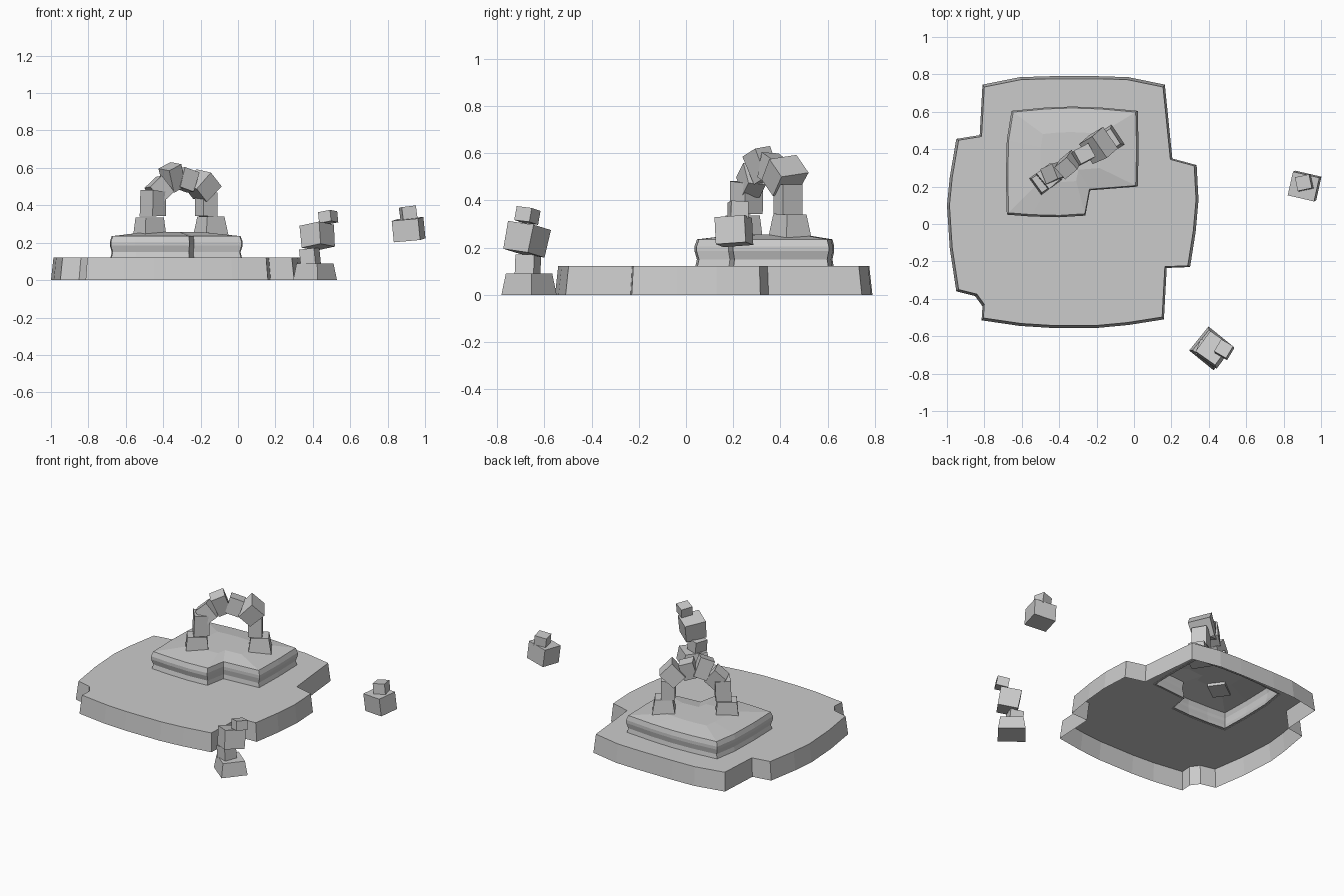
import bpy, bmesh
from math import radians, cos, sin
from mathutils import Matrix, Vector

if "Cube" in bpy.data.objects:
    bpy.data.objects.remove(bpy.data.objects["Cube"])


def finish(name, bm, open_shell=False):
    bmesh.ops.recalc_face_normals(bm, faces=bm.faces[:])
    if open_shell:
        top = max(bm.faces, key=lambda f: f.calc_center_median().z)
        if top.normal.z < 0:
            bmesh.ops.reverse_faces(bm, faces=bm.faces[:])
    me = bpy.data.meshes.new(name)
    bm.to_mesh(me)
    bm.free()
    ob = bpy.data.objects.new(name, me)
    bpy.context.collection.objects.link(ob)
    return ob


def ring(bm, pts, c, s, z):
    return [bm.verts.new((c[0] + (x - c[0]) * s, c[1] + (y - c[1]) * s, z)) for x, y in pts]


def bridge(bm, a, b):
    n = len(a)
    for i in range(n):
        bm.faces.new((a[i], a[(i + 1) % n], b[(i + 1) % n], b[i]))


def block(name, loc, size, rot=(0, 0, 0), taper=1.0):
    """Rough stone: box turned by rot = (x, y, z) degrees, top narrowed by taper."""
    bm = bmesh.new()
    bmesh.ops.create_cube(bm, size=1)
    for v in bm.verts:
        k = taper if v.co.z > 0 else 1
        v.co = Vector((v.co.x * size[0] * k, v.co.y * size[1] * k, v.co.z * size[2]))
    m = Matrix.Translation(loc) @ Matrix.Rotation(radians(rot[2]), 4, 'Z') \
        @ Matrix.Rotation(radians(rot[1]), 4, 'Y') @ Matrix.Rotation(radians(rot[0]), 4, 'X')
    bm.transform(m)
    return finish(name, bm)


GROUND = [(-.815, -.515), (-.61, -.545), (-.45, -.555), (-.19, -.555), (-.03, -.54), (.16, -.51),
          (.175, -.235), (.30, -.23), (.33, -.04), (.345, .13), (.335, .315), (.205, .35),
          (.165, .745), (-.03, .785), (-.19, .79), (-.45, .79), (-.61, .785), (-.81, .745),
          (-.825, .475), (-.95, .455), (-.985, .25), (-1, .1), (-.985, -.13), (-.95, -.36),
          (-.85, -.385), (-.81, -.44)]
STEP = [(-.68, .05), (-.55, .04), (-.40, .036), (-.26, .045), (-.235, .18), (.02, .2), (.025, .4),
        (.02, .605), (-.17, .622), (-.33, .628), (-.48, .622), (-.655, .605), (-.68, .45), (-.685, .25)]
GC, SC = (-.33, .115), (-.35, .38)

# ground slab, open underneath, with a hole below the raised step
bm = bmesh.new()
low, high = ring(bm, GROUND, GC, 1, 0), ring(bm, GROUND, GC, .98, .122)
bridge(bm, low, high)
hole = ring(bm, STEP, SC, .95, .122)
edges = [bm.edges.get((high[i - 1], high[i])) for i in range(len(high))]
edges += [bm.edges.new((hole[i - 1], hole[i])) for i in range(len(hole))]
bmesh.ops.triangle_fill(bm, use_beauty=True, use_dissolve=False, edges=edges, normal=(0, 0, 1))
finish("ground_slab", bm, True)

# raised step: pinched wall, bevelled rim and domed top
bm = bmesh.new()
rings = [ring(bm, STEP, SC, s, z) for s, z in
         ((.99, .12), (.97, .15), (1, .185), (1, .205), (.97, .235), (.45, .256))]
for a, b in zip(rings, rings[1:]):
    bridge(bm, a, b)
bm.faces.new(rings[-1])
finish("raised_step", bm, True)

# arch feet
block("arch_foot_left", (-.472, .24, .286), (.14, .11, .1), (0, 0, 36), .85)
block("arch_foot_right", (-.145, .44, .286), (.145, .13, .11), (0, 0, 33), .75)

# arch stones: angle, radius, tangential, radial, thickness, extra tilt, twist
STONES = [(170, .17, .13, .095, .1, -8, 4), (141, .165, .085, .11, .08, 10, -6),
          (106, .175, .085, .13, .08, -6, 8), (76, .16, .085, .11, .075, 4, -4),
          (42, .185, .1, .12, .13, -4, 10), (8, .165, .12, .085, .09, 8, -5)]
YAW = radians(31.5)
for i, (a, r, t, d, w, tilt, twist) in enumerate(STONES):
    u = r * cos(radians(a))
    loc = (-.31 + u * cos(YAW), .345 + u * sin(YAW), .38 + r * sin(radians(a)))
    block(f"arch_stone_{i + 1}", loc, (t, w, d), (twist, 90 - a + tilt, 31.5 + twist), 1.08)

# leaning stack of stones in front of the slab
block("stack_base", (.412, -.665, .045), (.168, .165, .09), (0, 0, -39), .84)
block("stack_neck", (.385, -.67, .125), (.085, .085, .085), (0, -6, -20))
block("stack_middle", (.425, -.675, .235), (.125, .13, .12), (-7, -10, -35), 1.04)
block("stack_top", (.482, -.672, .336), (.075, .075, .06), (-6, -10, -30))

# floating pair of stones
block("floating_stone", (.912, .203, .27), (.145, .13, .115), (4, -5, -13), 1.0)
block("floating_cap", (.91, .22, .358), (.078, .075, .07), (-3, -7, 12))
